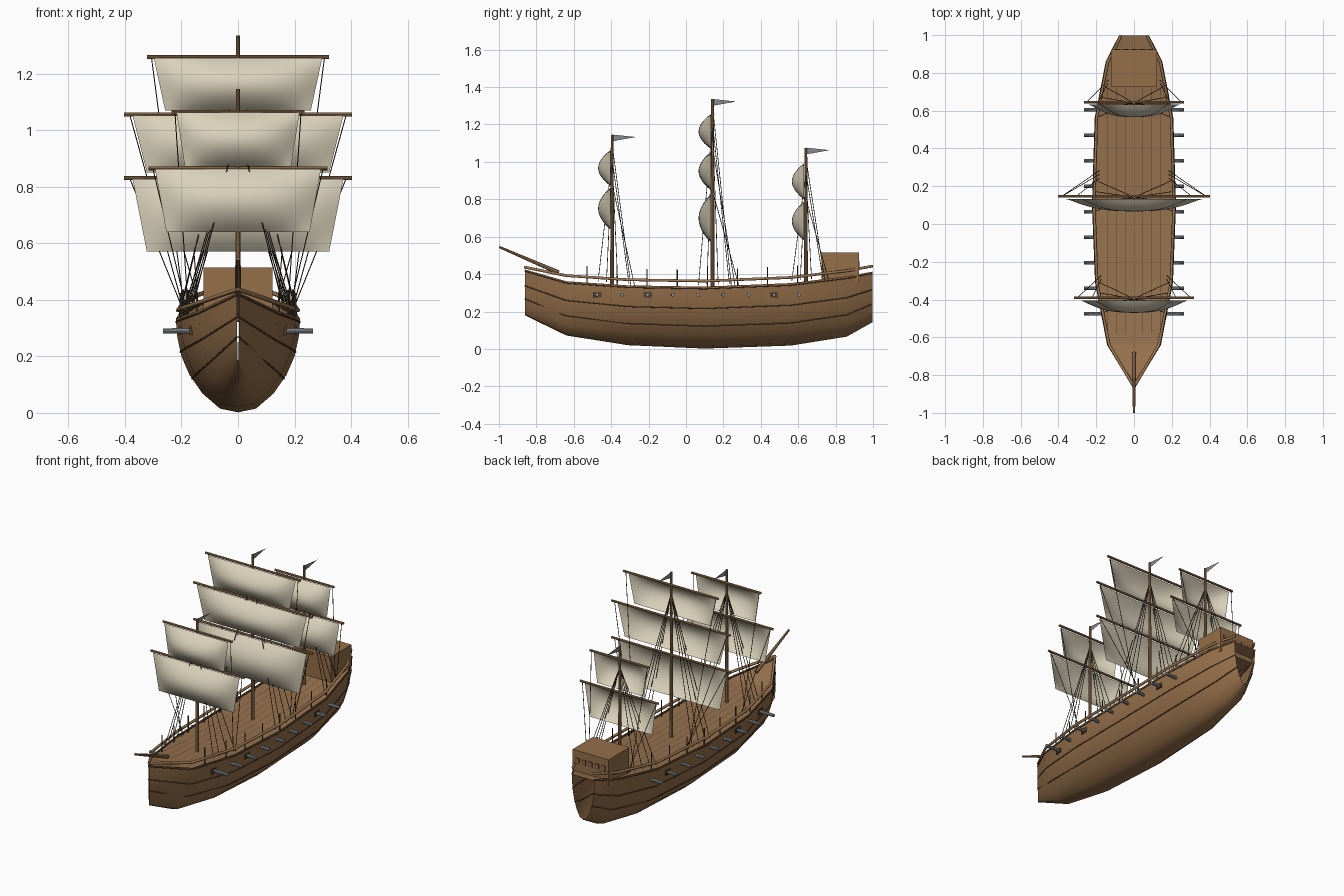
import bpy, bmesh, math
from mathutils import Vector

if "Cube" in bpy.data.objects:
    bpy.data.objects.remove(bpy.data.objects["Cube"])


def material(name, rgb):
    m = bpy.data.materials.new(name)
    m.use_nodes = True
    m.diffuse_color = (*rgb, 1)
    m.node_tree.nodes["Principled BSDF"].inputs["Base Color"].default_value = (*rgb, 1)
    return m


HULL = material("hull wood", (0.30, 0.16, 0.068))
DECK = material("deck wood", (0.31, 0.17, 0.078))
SPAR = material("spar wood", (0.35, 0.195, 0.088))
DARK = material("dark timber", (0.095, 0.052, 0.026))
ROPE = material("tarred rope", (0.055, 0.042, 0.026))
CLOTH = material("sail cloth", (0.70, 0.64, 0.49))
IRON = material("gun iron", (0.30, 0.33, 0.35))
FLAG = material("pennant grey", (0.24, 0.25, 0.27))


def finish(name, bm, mat, smooth=False):
    mesh = bpy.data.meshes.new(name)
    bm.to_mesh(mesh)
    bm.free()
    mesh.materials.append(mat)
    mesh.polygons.foreach_set("use_smooth", [smooth] * len(mesh.polygons))
    obj = bpy.data.objects.new(name, mesh)
    bpy.context.collection.objects.link(obj)
    return obj


def grid(name, rows, mat, smooth=False):
    bm = bmesh.new()
    vs = [[bm.verts.new(p) for p in row] for row in rows]
    for a, b in zip(vs, vs[1:]):
        for j in range(len(a) - 1):
            bm.faces.new((a[j], b[j], b[j + 1], a[j + 1]))
    return finish(name, bm, mat, smooth)


def rods(name, segments, mat, r1, r2=None, sides=8):
    """Straight tapered rods, all in one object."""
    bm = bmesh.new()
    for p, q in segments:
        p, q = Vector(p), Vector(q)
        d = q - p
        made = bmesh.ops.create_cone(bm, cap_ends=True, segments=sides, radius1=r1,
                                     radius2=r1 if r2 is None else r2, depth=d.length)
        turn = d.to_track_quat("Z", "Y").to_matrix().to_4x4()
        turn.translation = (p + q) / 2
        bmesh.ops.transform(bm, matrix=turn, verts=made["verts"])
    return finish(name, bm, mat)


def boxes(name, items, mat):
    bm = bmesh.new()
    for centre, size in items:
        vs = bmesh.ops.create_cube(bm, size=1)["verts"]
        bmesh.ops.scale(bm, vec=size, verts=vs)
        bmesh.ops.translate(bm, vec=centre, verts=vs)
    return finish(name, bm, mat)


def path(name, points, mat, radius):
    """Round timber along a polyline."""
    curve = bpy.data.curves.new(name, "CURVE")
    curve.dimensions = "3D"
    curve.bevel_depth = radius
    curve.bevel_resolution = 1
    curve.use_fill_caps = True
    s = curve.splines.new("POLY")
    s.points.add(len(points) - 1)
    for pt, co in zip(s.points, points):
        pt.co = (*co, 1)
    curve.materials.append(mat)
    obj = bpy.data.objects.new(name, curve)
    bpy.context.collection.objects.link(obj)
    return obj


# Hull stations: y, half width, keel height, sheer height
STATIONS = [(-0.862, 0.004, 0.18, 0.425), (-0.64, 0.14, 0.072, 0.362),
            (-0.31, 0.204, 0.02, 0.34), (0.1, 0.22, 0.002, 0.333),
            (0.56, 0.206, 0.018, 0.352), (0.86, 0.147, 0.066, 0.388),
            (0.997, 0.077, 0.143, 0.413)]
# Cross-section as fractions of half width and height
SECTION = [(0, 0), (0.29, 0.04), (0.57, 0.2), (0.78, 0.4), (0.91, 0.6),
           (0.975, 0.8), (1, 1)]


def lerp(table, key):
    for a, b in zip(table, table[1:]):
        if key <= b[0]:
            t = (key - a[0]) / (b[0] - a[0])
            return [u + (v - u) * t for u, v in zip(a[1:], b[1:])]
    return list(table[-1][1:])


def width_at(frac):
    return lerp([(h, w) for w, h in SECTION], frac)[0]


def sheer(y):
    return lerp(STATIONS, y)[2]


def beam(y):
    return lerp(STATIONS, y)[0]


# Open-ended hull shell
ring = [(-w, h) for w, h in reversed(SECTION[1:])] + SECTION
grid("hull", [[(w * k, y, keel + (top - keel) * h) for k, h in ring]
              for y, w, keel, top in STATIONS], HULL, True)

# Deck following the sheer, with plank seams
grid("deck", [[(s * w * 0.985, y, top - 0.012) for s in (1, -1)]
              for y, w, _, top in STATIONS], DECK)
for i in range(-3, 4):
    ys = (-0.58, -0.31, 0.1, 0.56, 0.72)
    grid("deck_seam", [[(i * 0.046 + s * 0.0013, y, sheer(y) - 0.010) for s in (1, -1)]
                       for y in ys], DARK)

# Wales, gunwale trim and rails on both sides
for side, tag in ((1, "left"), (-1, "right")):
    for frac in (0.36, 0.645, 0.965):
        path("wale_" + tag, [(side * w * width_at(frac), y, k + (t - k) * frac)
                             for y, w, k, t in STATIONS], DARK, 0.0032)
    path("rail_" + tag, [(side * max(w - 0.008, 0), y, t + 0.012 + 0.018 * (y > -0.8))
                         for y, w, k, t in STATIONS], SPAR, 0.008)

# Rail stanchions
posts = []
for i in range(8):
    y = -0.53 + i * 0.161
    for s in (1, -1):
        x = s * (beam(y) - 0.016)
        posts.append(((x, y, sheer(y) - 0.012), (x, y, sheer(y) + 0.09)))
rods("rail_stanchions", posts, DARK, 0.003, sides=6)

# Guns and gun ports
guns, ports = [], []
for i in range(9):
    y = -0.475 + i * 0.135
    for s in (1, -1):
        guns.append(((s * 0.165, y, 0.29), (s * 0.265, y, 0.29)))
        if i in (0, 2, 7):
            ports.append(((s * (beam(y) - 0.014), y, 0.29), (0.03, 0.044, 0.03)))
rods("cannons", guns, IRON, 0.01, 0.009, 10)
boxes("gun_ports", ports, DARK)

# Stern cabin with a row of framed windows on the back
boxes("stern_cabin", [((0, 0.825, 0.437), (0.244, 0.2, 0.156))], HULL)
for name, mat, depth, w, h in (("window_frames", DARK, 0.003, 0.024, 0.032),
                               ("window_panes", HULL, 0.005, 0.017, 0.025)):
    boxes(name, [((i * 0.044, 0.925, 0.455), (w, depth, h)) for i in range(-2, 3)], mat)

# Bowsprit
rods("bowsprit", [((0, -0.68, 0.408), (0, -0.998, 0.545))], SPAR, 0.012, 0.006)


def sail(name, y, top, bottom, half_top, half_bottom, belly=0.066):
    rows = []
    for i in range(21):
        u = i / 10 - 1
        row = []
        for j in range(13):
            v = j / 12
            half = half_bottom + (half_top - half_bottom) * v
            bulge = belly * (1 - abs(u) ** 2.6) * math.sin(math.pi * v) ** 0.85
            row.append((u * half, y - bulge, bottom + (top - bottom) * v))
        rows.append(row)
    grid(name, rows, CLOTH, True)


# Masts: name, y, top height, sails as (yard z, foot z, yard half length)
MASTS = [("fore", -0.395, 1.145, [(1.065, 0.872, 0.235), (0.865, 0.64, 0.317)]),
         ("main", 0.142, 1.335, [(1.258, 1.07, 0.322), (1.055, 0.85, 0.403),
                                 (0.83, 0.57, 0.403)]),
         ("mizzen", 0.641, 1.075, [(0.995, 0.8, 0.2), (0.79, 0.58, 0.265)])]

for name, y, top, sails in MASTS:
    rods(name + "_mast", [((0, y, 0.325), (0, y, top))], SPAR, 0.011, 0.007, 10)
    ropes = []
    for n, (z, foot, half) in enumerate(sails):
        rods(name + "_yard", [((-half, y + 0.004, z), (half, y + 0.004, z))], SPAR, 0.007)
        sail(name + "_sail", y - 0.009, z - 0.003, foot, half * 0.925, half * 0.8)
        # Braces from the yard ends to the rail
        for s in (1, -1):
            foot_y = y + 0.1 + 0.02 * n
            ropes.append(((s * half * 0.95, y + 0.004, z),
                          (s * (beam(foot_y) - 0.03), foot_y, sheer(foot_y))))
    # Shrouds from the masthead to the rail
    for s in (1, -1):
        for dy in (-0.075, -0.03, 0.03, 0.09):
            x = s * (beam(y + dy) - 0.01)
            ropes.append(((0, y, top - 0.13), (x, y + dy, sheer(y + dy) + 0.01)))
    rods(name + "_rigging", ropes, ROPE, 0.0019, sides=5)
    # Masthead pennant
    bm = bmesh.new()
    bm.faces.new([bm.verts.new(p) for p in ((0, y, top - 0.035), (0, y + 0.128, top - 0.012),
                                            (0, y, top + 0.001))])
    finish(name + "_pennant", bm, FLAG)
